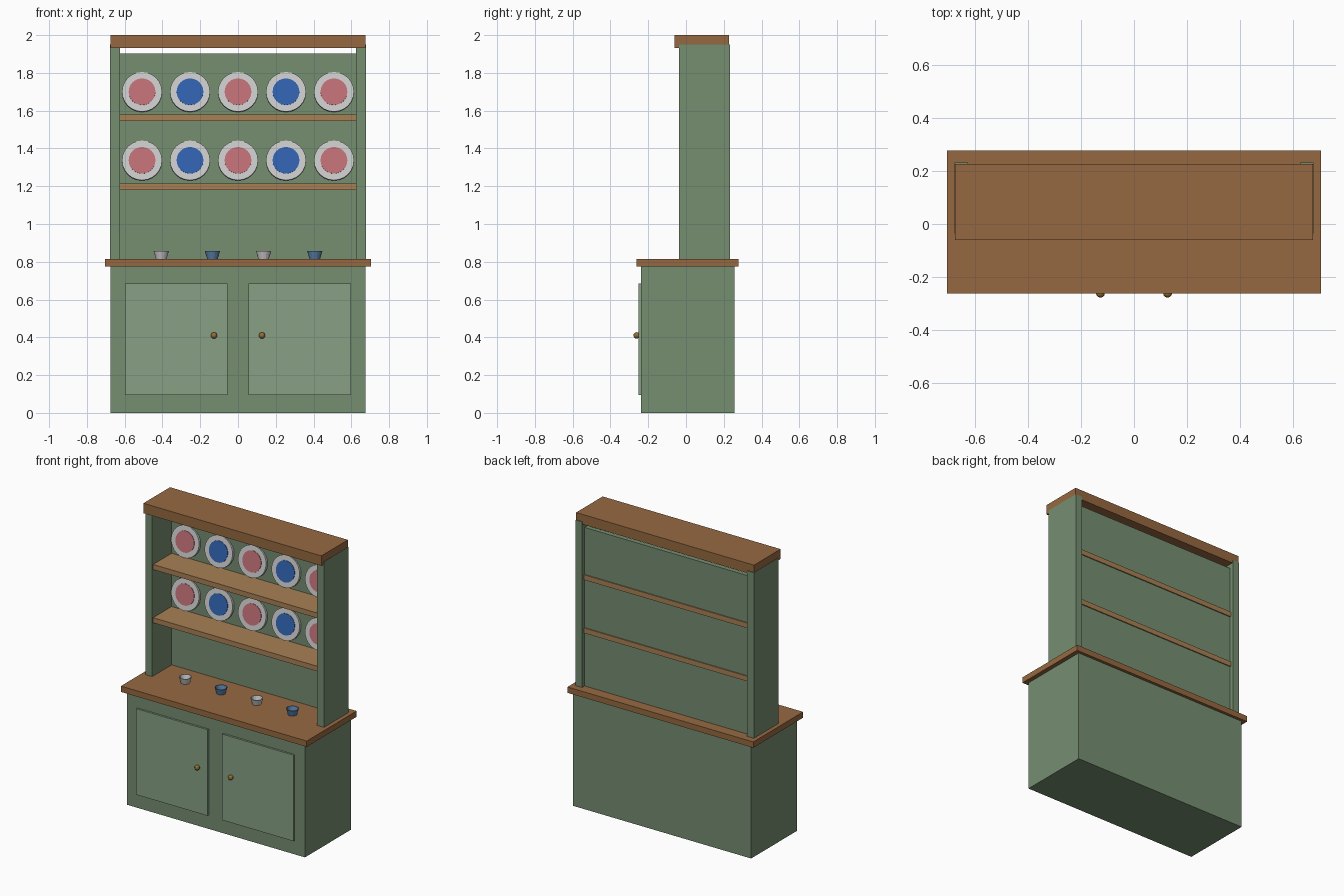
import bpy, bmesh, math
from mathutils import Matrix, Vector

if "Cube" in bpy.data.objects:
    bpy.data.objects.remove(bpy.data.objects["Cube"])


def material(name, r, g, b):
    m = bpy.data.materials.new(name)
    lin = [((c / 255 + 0.055) / 1.055) ** 2.4 for c in (r, g, b)]
    m.diffuse_color = (*lin, 1)
    m.use_nodes = True
    m.node_tree.nodes["Principled BSDF"].inputs["Base Color"].default_value = m.diffuse_color
    return m


GREEN = material("green_paint", 118, 142, 113)
DOOR = material("door_paint", 136, 160, 133)
WOOD = material("brown_wood", 150, 105, 65)
SHELF = material("shelf_wood", 168, 128, 84)
WHITE = material("white_china", 215, 215, 212)
RED = material("red_glaze", 192, 112, 118)
BLUE = material("blue_glaze", 48, 98, 175)
CUP_BLUE = material("cup_blue", 90, 130, 170)
BRASS = material("brass", 150, 115, 50)


def finish(name, bm, mat):
    bmesh.ops.recalc_face_normals(bm, faces=bm.faces)
    me = bpy.data.meshes.new(name)
    bm.to_mesh(me)
    bm.free()
    me.materials.append(mat)
    ob = bpy.data.objects.new(name, me)
    bpy.context.collection.objects.link(ob)
    return ob


def box(name, x, y, z, mat):
    """Box from (min, max) pairs on each axis."""
    bm = bmesh.new()
    bmesh.ops.create_cube(bm, size=1)
    lo, hi = Vector((x[0], y[0], z[0])), Vector((x[1], y[1], z[1]))
    for v in bm.verts:
        v.co = (lo + hi) / 2 + v.co * (hi - lo)
    return finish(name, bm, mat)


def disc(name, radius, depth, front, tilt, mat):
    """Thin cylinder whose front face centre sits at `front`, leaning back."""
    bm = bmesh.new()
    place = (Matrix.Translation(front) @ Matrix.Rotation(math.pi / 2 - tilt, 4, 'X')
             @ Matrix.Translation((0, 0, -depth / 2)))
    bmesh.ops.create_cone(bm, cap_ends=True, segments=24, radius1=radius,
                          radius2=radius, depth=depth, matrix=place)
    return finish(name, bm, mat)


def lathe(name, profile, loc, mat, sides=16):
    bm = bmesh.new()
    verts = [bm.verts.new((r, 0, z)) for r, z in profile]
    edges = [bm.edges.new(p) for p in zip(verts, verts[1:])]
    bmesh.ops.spin(bm, geom=verts + edges, cent=(0, 0, 0), axis=(0, 0, 1),
                   angle=2 * math.pi, steps=sides)
    bmesh.ops.remove_doubles(bm, verts=bm.verts, dist=1e-5)
    ob = finish(name, bm, mat)
    ob.location = loc
    return ob


# Lower cabinet and counter
box("cabinet", (-0.675, 0.675), (-0.238, 0.258), (0, 0.775), GREEN)
box("counter", (-0.705, 0.705), (-0.262, 0.278), (0.775, 0.815), WOOD)

# Doors, knobs and uprights on both sides
for side, s in (("left", -1), ("right", 1)):
    box(side + "_door", sorted((s * 0.055, s * 0.597)), (-0.251, -0.23),
        (0.095, 0.685), DOOR)
    bm = bmesh.new()
    bmesh.ops.create_uvsphere(bm, u_segments=12, v_segments=8, radius=0.017)
    knob = finish(side + "_knob", bm, BRASS)
    knob.location = (s * 0.127, -0.261, 0.41)
    box(side + "_upright", sorted((s * 0.626, s * 0.677)), (-0.036, 0.232),
        (0.815, 1.95), GREEN)

# Hutch back, crown and shelves
box("back_panel", (-0.627, 0.627), (0.175, 0.204), (0.815, 1.902), GREEN)
box("crown", (-0.675, 0.675), (-0.061, 0.227), (1.932, 2.0), WOOD)
for i, z in enumerate((1.215, 1.58)):
    box(f"shelf_{i + 1}", (-0.627, 0.627), (-0.026, 0.211), (z - 0.035, z), SHELF)

# Plates leaning back on the shelves
TILT = 0.15
for row, z in enumerate((1.337, 1.7)):
    for i in range(5):
        x = (i - 2) * 0.254
        n = Vector((0, -math.cos(TILT), math.sin(TILT)))
        front = Vector((x, 0.152, z))
        disc(f"plate_{row + 1}_{i + 1}", 0.106, 0.018, front, TILT, WHITE)
        disc(f"plate_centre_{row + 1}_{i + 1}", 0.071, 0.01, front + n * 0.003,
             TILT, BLUE if i % 2 else RED)

# Open cups on the counter
CUP = [(0, 0), (0.028, 0), (0.04, 0.041), (0.035, 0.041), (0.025, 0.006), (0, 0.006)]
for i in range(4):
    lathe(f"cup_{i + 1}", CUP, ((i - 1.5) * 0.271, 0.01, 0.815),
          CUP_BLUE if i % 2 else WHITE)
